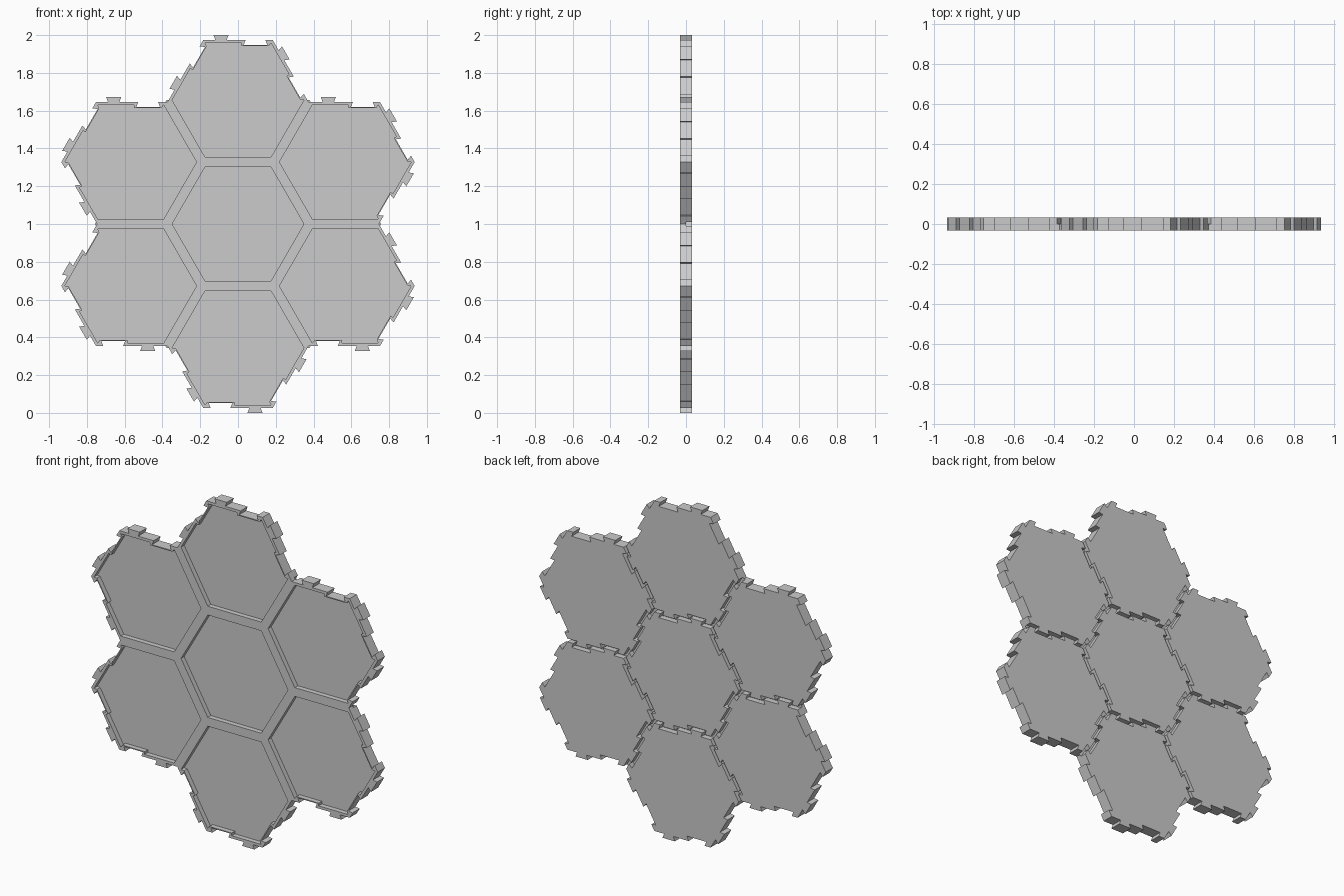
import bpy, bmesh, math
from mathutils import Vector
from mathutils.geometry import tessellate_polygon

if "Cube" in bpy.data.objects:
    bpy.data.objects.remove(bpy.data.objects["Cube"])

SPACING = 0.656              # distance between tile centres
FRONT, FLOOR, MID, BACK = -0.033, -0.004, 0.0, 0.033
BASE, SEAM, PANEL = 0.318, SPACING / 2, 0.302

# (position along side, distance from centre): dovetail tab then dovetail notch
JIGSAW = [(-0.12, 0.318), (-0.13, 0.344), (-0.05, 0.344), (-0.06, 0.318),
          (0.04, 0.318), (0.03, 0.292), (0.155, 0.292), (0.145, 0.318)]
# stepped recess edge running behind the notch
STEP = [(0.018, 0.302), (0.018, 0.286), (0.163, 0.286)]

grey = bpy.data.materials.new("plain grey")
grey.diffuse_color = (0.6, 0.6, 0.6, 1)
grey.use_nodes = True
grey.node_tree.nodes["Principled BSDF"].inputs["Base Color"].default_value = grey.diffuse_color


def side_point(k, s, d):
    """Point on side k (normals clockwise from straight up)."""
    a = math.radians(90 - 60 * k)
    return Vector((d * math.cos(a) + s * math.sin(a),
                   d * math.sin(a) - s * math.cos(a)))


def corner(k, d0, d1):
    """Meeting point of side k at distance d0 and the next side at d1."""
    s = (d1 - d0 * math.cos(math.radians(60))) / math.sin(math.radians(60))
    return side_point(k, s, d0)


def outline(dists, details):
    pts = []
    for k in range(6):
        pts.append(corner(k - 1, dists[k - 1], dists[k]))
        pts += [side_point(k, s, d) for s, d in details[k]]
    return pts


def make_tile(name, centre, inner):
    front = outline([SEAM if i else BASE for i in inner],
                    [[] if i else JIGSAW for i in inner])
    recess = outline([PANEL] * 6, [[] if i else STEP for i in inner])
    back = outline([BASE] * 6, [JIGSAW] * 6)
    bm = bmesh.new()

    def ring(pts, y):
        return [bm.verts.new((centre.x + p.x, y, centre.y + p.y)) for p in pts]

    def walls(a, b):
        for i in range(len(a)):
            j = (i + 1) % len(a)
            bm.faces.new((a[i], a[j], b[j], b[i]))

    def fill(loops, verts, flip):
        for t in tessellate_polygon([[p.to_3d() for p in l] for l in loops]):
            f = bm.faces.new([verts[i] for i in t])
            f.normal_update()
            if (f.normal.y > 0) != flip:
                f.normal_flip()

    # raised rim, recessed panel and outer front wall
    f_top, f_low = ring(front, FRONT), ring(front, MID)
    r_top, r_low = ring(recess, FRONT), ring(recess, FLOOR)
    fill([front, recess], f_top + r_top, False)
    fill([recess], r_low, False)
    walls(f_top, f_low)
    walls(r_low, r_top)
    # interlocking back layer
    b_top, b_low = ring(back, MID), ring(back, BACK)
    walls(b_top, b_low)
    fill([back], b_low, True)
    # floor of the grooves between neighbouring tiles
    for k in range(6):
        if inner[k]:
            strip = [corner(k - 1, 0.29, 0.29), corner(k, 0.29, 0.29),
                     corner(k, SEAM, SEAM), corner(k - 1, SEAM, SEAM)]
            fill([strip], ring(strip, MID), True)
    mesh = bpy.data.meshes.new(name)
    # weld the two layers where their outlines agree, drop shared seam walls
    bmesh.ops.remove_doubles(bm, verts=bm.verts, dist=0.0001)
    shared = []
    for f in bm.faces:
        c = f.calc_center_median()
        local = Vector((c.x - centre.x, c.z - centre.y))
        if abs(f.normal.y) < 0.5 and c.y < MID:
            for k in range(6):
                if inner[k] and abs(local.dot(side_point(k, 0, 1)) - SEAM) < 0.0005:
                    shared.append(f)
                    break
    bmesh.ops.delete(bm, geom=shared, context='FACES')
    bm.to_mesh(mesh)
    bm.free()
    mesh.materials.append(grey)
    bpy.context.collection.objects.link(bpy.data.objects.new(name, mesh))


# one centre tile with six around it
middle = Vector((0, 1))
centres = [middle] + [middle + side_point(k, 0, SPACING) for k in range(6)]
names = ["centre_tile", "top_tile", "upper_right_tile", "lower_right_tile",
         "bottom_tile", "lower_left_tile", "upper_left_tile"]
for name, c in zip(names, centres):
    inner = [any((c + side_point(k, 0, SPACING) - o).length < 0.01 for o in centres)
             for k in range(6)]
    make_tile(name, c, inner)
